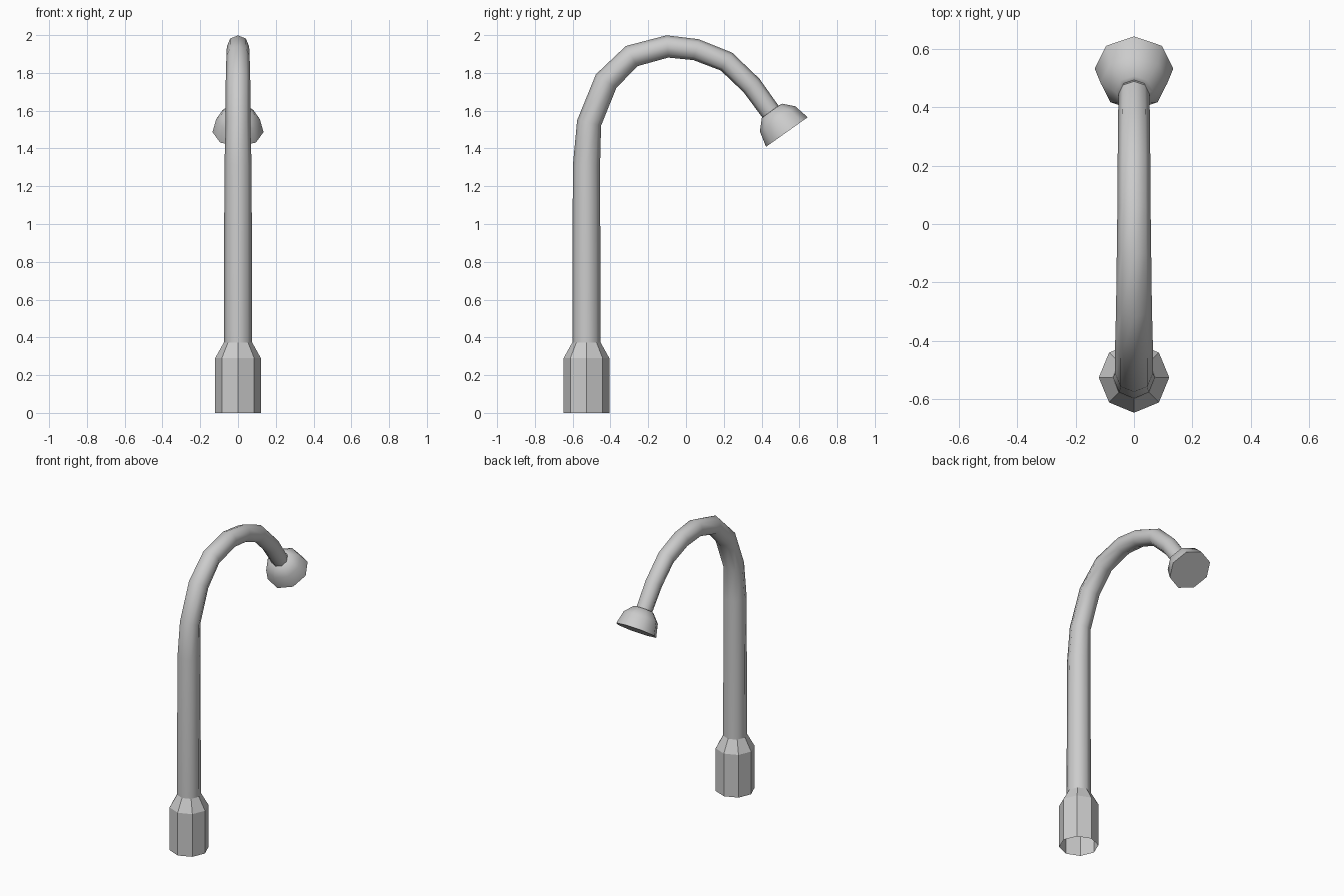
import bpy, bmesh, math
from mathutils import Vector

if "Cube" in bpy.data.objects:
    bpy.data.objects.remove(bpy.data.objects["Cube"])

SIDES = 8


def loft(name, rings, cap_end=False, smooth=True):
    """Skin octagonal rings given as (centre y, centre z, radius, direction in the YZ plane)."""
    bm = bmesh.new()
    loops = []
    for y, z, r, d in rings:
        d = Vector((0, d[0], d[1])).normalized()
        side = Vector((1, 0, 0))
        up = d.cross(side)
        loops.append([bm.verts.new(Vector((0, y, z)) + r * (side * math.cos(a) + up * math.sin(a)))
                      for a in (2 * math.pi * i / SIDES for i in range(SIDES))])
    for lo, hi in zip(loops, loops[1:]):
        for i in range(SIDES):
            j = (i + 1) % SIDES
            bm.faces.new((lo[i], lo[j], hi[j], hi[i]))
    if cap_end:
        bm.faces.new(loops[-1])
    mesh = bpy.data.meshes.new(name)
    bm.to_mesh(mesh)
    bm.free()
    obj = bpy.data.objects.new(name, mesh)
    bpy.context.collection.objects.link(obj)
    if smooth:
        bpy.ops.object.select_all(action='DESELECT')
        obj.select_set(True)
        bpy.context.view_layer.objects.active = obj
        bpy.ops.object.shade_smooth_by_angle(angle=math.radians(60))
    return obj


# Flat-sided base sleeve, open underneath
UP = (0, 1)
BASE_Y = -0.527
loft("base_sleeve", [(BASE_Y, 0, 0.121, UP), (BASE_Y, 0.29, 0.121, UP),
                     (BASE_Y, 0.373, 0.075, UP)], smooth=False)

# Tapered pole with curved gooseneck: y, z, radius
path = [(BASE_Y, 0.373, 0.075), (BASE_Y, 1.31, 0.072), (-0.513, 1.535, 0.065),
        (-0.423, 1.756, 0.065), (-0.288, 1.889, 0.0615), (-0.098, 1.94, 0.059),
        (0.053, 1.923, 0.057), (0.214, 1.86, 0.056), (0.347, 1.733, 0.055),
        (0.447, 1.595, 0.053)]
HEAD_DIR = Vector((0.579, -0.816))
pts = [Vector(p[:2]) for p in path]
dirs = [Vector(UP), Vector(UP)]
for a, b, c in zip(pts[1:], pts[2:], pts[3:]):
    dirs.append((b - a).normalized() + (c - b).normalized())
dirs.append(HEAD_DIR)
loft("gooseneck_pole", [(*p, d) for p, d in zip(path, dirs)])

# Domed lamp head, closed with a flat lens: distance behind lens, radius
lens = Vector((0.534, 1.487))
profile = [(0.139, 0.05), (0.137, 0.066), (0.085, 0.115), (0, 0.135)]
loft("lamp_head", [(*(lens - HEAD_DIR * d), r, HEAD_DIR) for d, r in profile], cap_end=True)
